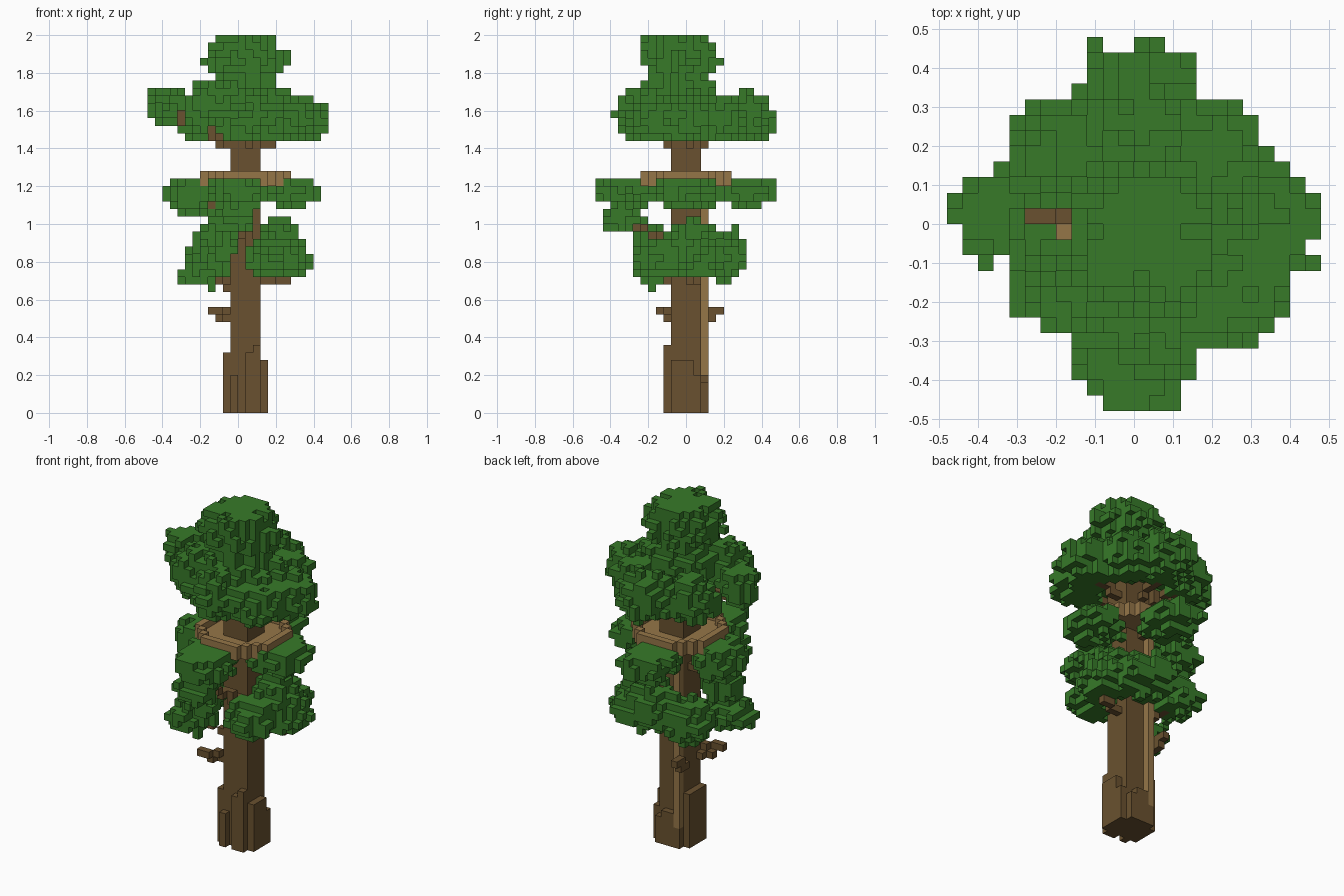
import bpy, bmesh, random
from mathutils import Vector

SIZE = 0.04  # edge length of one block
rng = random.Random(11)

default = bpy.data.objects.get("Cube")
if default:
    bpy.data.objects.remove(default, do_unlink=True)


def material(name, color):
    mat = bpy.data.materials.new(name)
    mat.use_nodes = True
    mat.diffuse_color = (*color, 1)
    mat.node_tree.nodes["Principled BSDF"].inputs["Base Color"].default_value = (*color, 1)
    return mat


leaf = material("leaf green", (0.038, 0.193, 0.022))
bark = material("dark bark", (0.142, 0.083, 0.029))
plank = material("light plank", (0.300, 0.180, 0.064))

parts = {}   # part name -> (set of block cells, material)
taken = set()  # every filled cell, used to hide inner faces


def add_part(name, cells, mat):
    fresh = set(cells) - taken
    taken.update(fresh)
    parts[name] = (fresh, mat)


def box(xs, ys, zs):
    return {(x, y, z) for x in range(*xs) for y in range(*ys) for z in range(*zs)}


def branch(start, end):
    """Stepped line of blocks between two cells."""
    a, b = Vector(start), Vector(end)
    steps = int(max(abs(c) for c in b - a)) * 2
    return {tuple(round(c) for c in a.lerp(b, i / steps)) for i in range(steps + 1)}


def clump(center, radii, low, high):
    """Ellipsoid of blocks with a pitted skin, cut flat at low and high."""
    cells, lumps = set(), {}
    spans = [range(int(c - r) - 2, int(c + r) + 3) for c, r in zip(center, radii)]
    for x in spans[0]:
        for y in spans[1]:
            for z in spans[2]:
                if not (low <= z < high and -12 <= x < 12 and -12 <= y < 12):
                    continue
                d = sum(((k + 0.5 - c) / r) ** 2
                        for k, c, r in zip((x, y, z), center, radii))
                key = (x // 2, y // 2, z // 2)
                lump = lumps.setdefault(key, rng.uniform(-0.1, 0.25))
                if d + lump + rng.uniform(-0.15, 0.4) < 1.08:
                    cells.add((x, y, z))
    return cells


def foliage(name, low, high, clumps):
    cells = set()
    for c in clumps:
        cells |= clump(c[:3], c[3:], low, high)
    add_part(name, cells, leaf)


# Trunk
add_part("trunk", box((-1, 3), (-2, 2), (0, 42)), bark)

# Root slabs of different heights around the foot
roots = box((-2, -1), (-2, 2), (0, 8)) | box((3, 4), (-2, 1), (0, 7)) | box((3, 4), (1, 2), (0, 5))
for x, front, back in ((-1, 5, 3), (0, 0, 5), (1, 8, 5), (2, 9, 4)):
    roots |= box((x, x + 1), (-3, -2), (0, front)) | box((x, x + 1), (2, 3), (0, back))
add_part("roots", roots, bark)

# Climbing pole up the back of the trunk
add_part("climbing_pole", box((-1, 0), (2, 3), (3, 30)), plank)

# Octagonal lookout deck with a raised rim
deck, rim = set(), set()
for x in range(-5, 7):
    for y in range(-6, 6):
        dx, dy = abs(x - 0.5), abs(y + 0.5)
        if dx + dy < 9:
            deck.add((x, y, 30))
            if max(dx, dy) > 5 or dx + dy > 7:
                rim.add((x, y, 31))
add_part("deck", deck, plank)
add_part("deck_rim", rim, plank)

# Bare twigs, and limbs carrying foliage
twigs = branch((-2, -2, 12), (-3, -3, 12)) | branch((-2, -3, 13), (-4, -4, 13))
twigs |= branch((-1, 2, 12), (-2, 3, 12)) | branch((-2, 3, 13), (-2, 4, 13))
add_part("twigs", twigs, bark)
limbs = set()
for start, end in (
        ((3, 0, 17), (6, 1, 17)), ((-2, -2, 16), (-4, -4, 18)), ((-2, 1, 17), (-3, 3, 18)),
        ((1, -3, 22), (-1, -8, 25)), ((3, 0, 29), (7, 0, 29)), ((-2, 0, 26), (-6, 0, 28)),
        ((0, 2, 29), (0, 8, 29)), ((0, -3, 29), (0, -8, 29)), ((-2, 0, 35), (-9, 0, 39)),
        ((3, 0, 35), (8, 0, 38)), ((0, 2, 35), (0, 8, 38)), ((1, -3, 35), (2, -6, 38)),
        ((-2, -2, 35), (-6, -5, 38)), ((-2, 2, 35), (-5, 5, 38))):
    limbs |= branch(start, end)
add_part("limbs", limbs, bark)

# Foliage tiers: clump centre then radii, in blocks
foliage("lower_foliage", 16, 26, (
    (-4.9, -3.8, 18.6, 3.2, 2.9, 2.3), (-3, -4, 22.3, 3.3, 3, 2.4),
    (-3.5, 4, 20.3, 3.5, 3.5, 3), (1, 5, 21.5, 3.5, 3.1, 3.1),
    (5.5, 1, 22, 3, 3.7, 3.9), (7, 2, 20, 3, 3.2, 2.3),
    (4.4, -3, 20.5, 3.4, 3.6, 2.7), (4.5, 5, 20.5, 3.1, 3.1, 2.8)))
foliage("low_front_foliage", 24, 28, ((-0.8, -8.5, 25.6, 3, 2.8, 2.3),))
foliage("middle_foliage", 26, 31, (
    (7, 0, 29.5, 4, 4.3, 2.4), (0.3, 8, 29.5, 4, 4.4, 2.4),
    (0, -7.7, 29.5, 4, 4.6, 2.4), (-5.7, 0.5, 28.7, 3.6, 3.9, 2.9)))
foliage("crown_foliage", 36, 44, (
    (1, -1, 41, 5.3, 5.3, 4.3), (1, -5.4, 39.3, 4.3, 4.3, 3.8),
    (8, 0, 38.7, 4.3, 3.5, 3.5), (6, -4, 38.5, 4.2, 3.8, 3.1),
    (0.7, 8, 39, 3.6, 4.3, 3.5), (-4.5, 5, 39, 3.7, 3.4, 3.2),
    (4.6, 4.6, 39, 3.6, 3.4, 3.4), (-4, -4.2, 40.4, 3.3, 3.3, 3.6)))
foliage("side_foliage", 38, 43, ((-9.5, 0.5, 40.7, 2.8, 2.8, 2.8),))
foliage("top_foliage", 43, 50, ((1, -0.9, 46.8, 5.1, 5.1, 4.2),))

# Each face: outward step and its four corners, from axis cycling
FACES = []
for axis in range(3):
    for side in (0, 1):
        step, quad = [0, 0, 0], []
        step[axis] = 2 * side - 1
        for u, v in ((0, 0), (1, 0), (1, 1), (0, 1)):
            corner = [side] * 3
            corner[(axis + 1) % 3], corner[(axis + 2) % 3] = u, v
            quad.append(tuple(corner))
        FACES.append((tuple(step), quad if side else quad[::-1]))


def shift(cell, offset):
    return tuple(a + b for a, b in zip(cell, offset))


# Turn the exposed faces of every part into a mesh
for name, (cells, mat) in parts.items():
    bm = bmesh.new()
    verts = {}
    for cell in sorted(cells):
        for step, quad in FACES:
            if shift(cell, step) in taken:
                continue
            corners = [shift(cell, c) for c in quad]
            for c in corners:
                if c not in verts:
                    verts[c] = bm.verts.new(Vector(c) * SIZE)
            bm.faces.new([verts[c] for c in corners])
    mesh = bpy.data.meshes.new(name)
    bm.to_mesh(mesh)
    bm.free()
    mesh.materials.append(mat)
    obj = bpy.data.objects.new(name, mesh)
    bpy.context.scene.collection.objects.link(obj)
